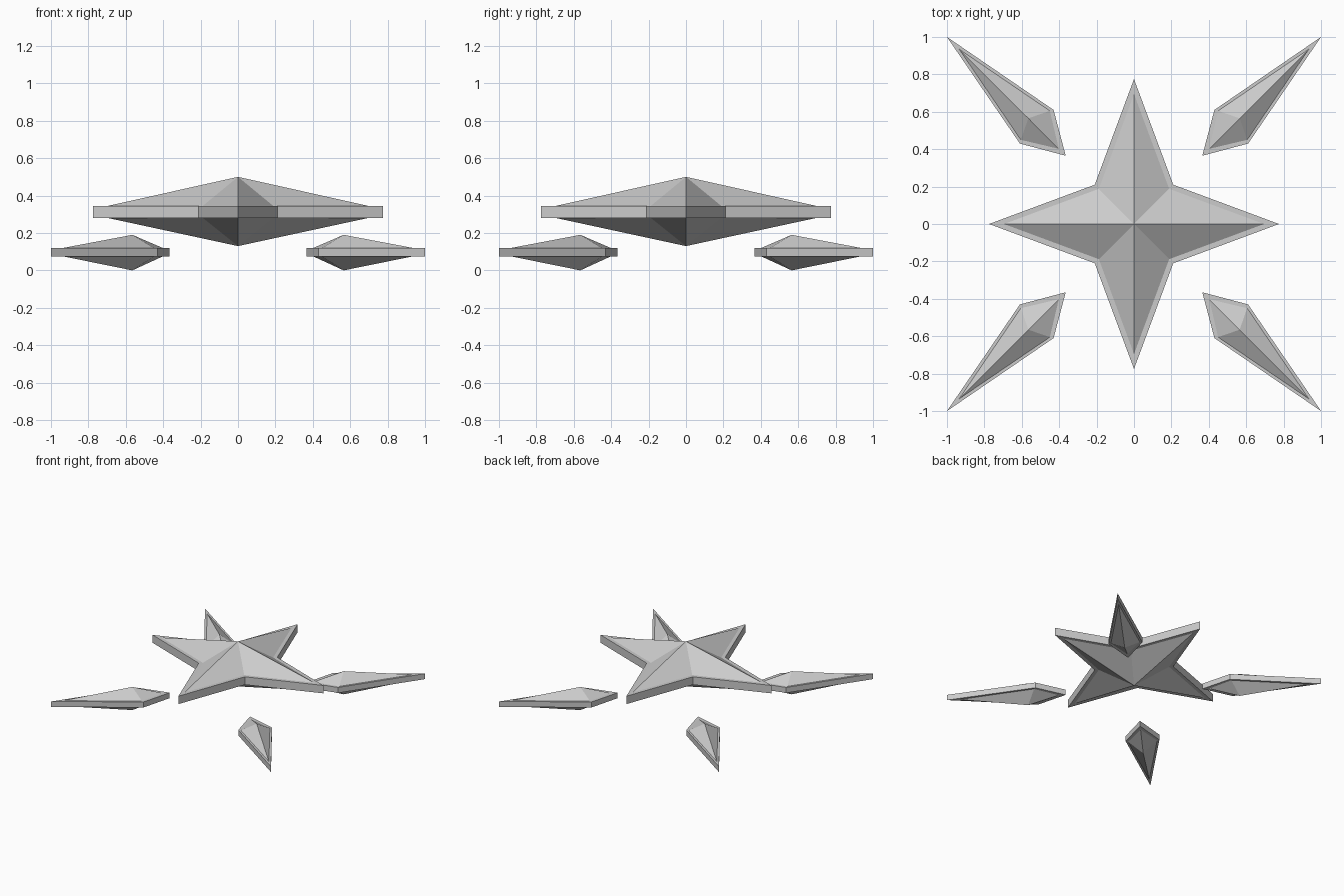
import bpy, bmesh, math

if "Cube" in bpy.data.objects:
    bpy.data.objects.remove(bpy.data.objects["Cube"])


def faceted_gem(name, outline, inset, apex, z_rim, z_apex):
    """Thin slab with a narrow flat border and a faceted pyramid above and below."""
    bm = bmesh.new()
    n = len(outline)

    def ring(points, z):
        return [bm.verts.new((x, y, z)) for x, y in points]

    def bridge(a, b):
        for i in range(n):
            j = (i + 1) % n
            bm.faces.new((a[i], a[j], b[j], b[i]))

    rims = []
    for zr, za in zip(z_rim, z_apex):
        outer, inner = ring(outline, zr), ring(inset, zr)
        top = bm.verts.new((*apex, za))
        bridge(outer, inner)
        for i in range(n):
            bm.faces.new((inner[i], inner[(i + 1) % n], top))
        rims.append(outer)
    bridge(*rims)
    bmesh.ops.recalc_face_normals(bm, faces=bm.faces)
    mesh = bpy.data.meshes.new(name)
    bm.to_mesh(mesh)
    bm.free()
    obj = bpy.data.objects.new(name, mesh)
    bpy.context.collection.objects.link(obj)
    return obj


def star(tip, valley):
    """Four-pointed star outline."""
    pts = []
    for k in range(8):
        r = valley * math.sqrt(2) if k % 2 else tip
        pts.append((r * math.cos(k * math.pi / 4), r * math.sin(k * math.pi / 4)))
    return pts


# Central four-pointed star
faceted_gem("center_star", star(0.775, 0.21), star(0.695, 0.188),
            (0, 0), (0.28, 0.345), (0.13, 0.50))

# Four kite-shaped shards pointing to the corners
kite = [(1, 1), (0.43, 0.61), (0.365, 0.365), (0.61, 0.43)]
kite_inset = [(0.935, 0.935), (0.45, 0.605), (0.402, 0.402), (0.605, 0.45)]
for k in range(4):
    shard = faceted_gem(f"corner_shard_{k + 1}", kite, kite_inset,
                        (0.565, 0.565), (0.075, 0.12), (0.0, 0.19))
    shard.rotation_euler.z = k * math.pi / 2
